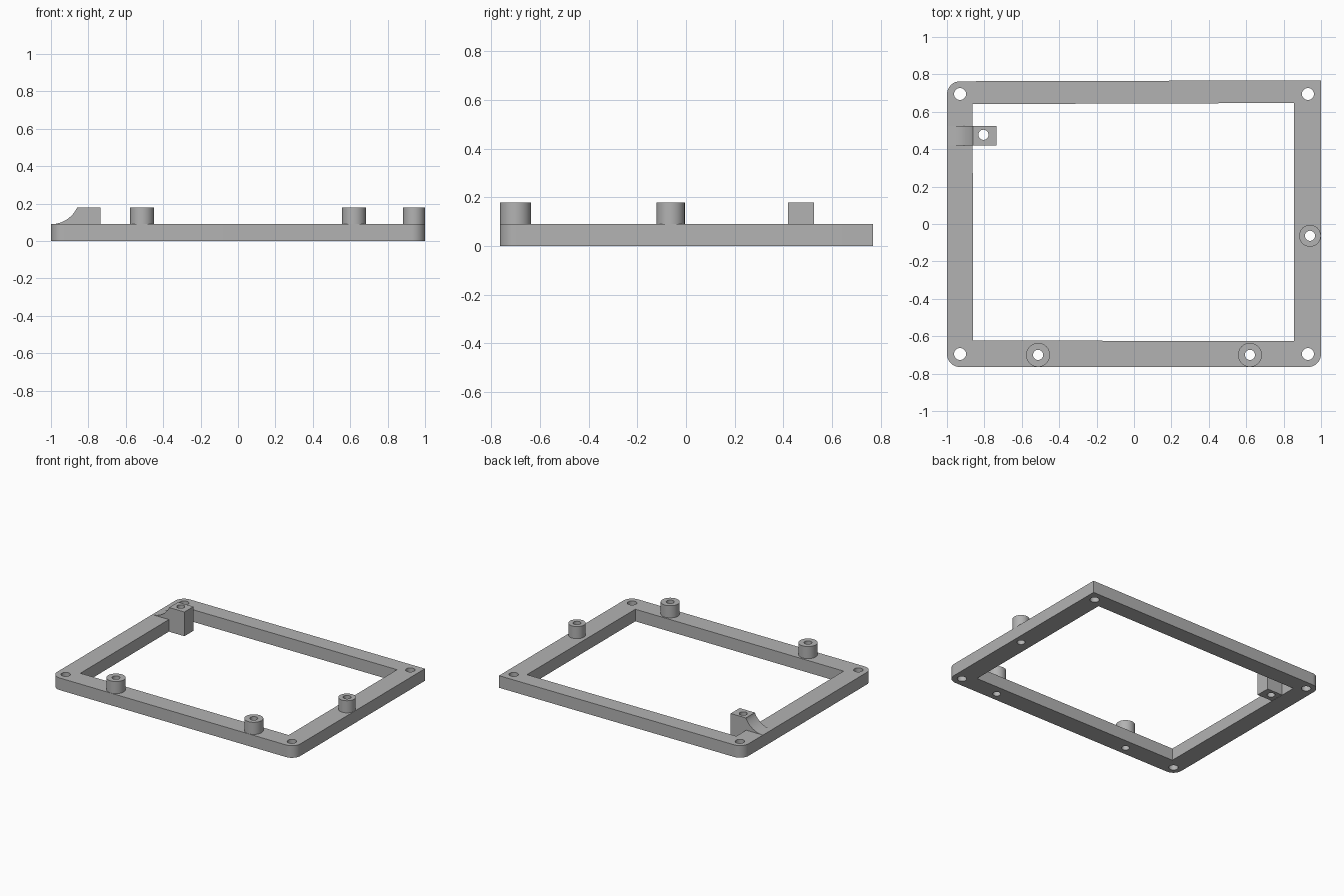
import bpy, bmesh
from math import sin, cos, pi, sqrt, radians

cube = bpy.data.objects.get("Cube")
if cube:
    bpy.data.objects.remove(cube)

grey = bpy.data.materials.new("light grey plastic")
grey.use_nodes = True
grey.diffuse_color = (0.45, 0.45, 0.45, 1)
grey.node_tree.nodes["Principled BSDF"].inputs["Base Color"].default_value = grey.diffuse_color

HEIGHT, TOP = 0.09, 0.18


def prism(name, points, direction):
    """Extrude a closed 3D outline along a direction."""
    bm = bmesh.new()
    face = bm.faces.new([bm.verts.new(p) for p in points])
    out = bmesh.ops.extrude_face_region(bm, geom=[face])
    moved = [g for g in out["geom"] if isinstance(g, bmesh.types.BMVert)]
    bmesh.ops.translate(bm, verts=moved, vec=direction)
    bmesh.ops.recalc_face_normals(bm, faces=bm.faces)
    mesh = bpy.data.meshes.new(name)
    bm.to_mesh(mesh)
    bm.free()
    mesh.materials.append(grey)
    obj = bpy.data.objects.new(name, mesh)
    bpy.context.collection.objects.link(obj)
    return obj


def arc(cx, cy, r, start, sweep, steps):
    return [(cx + r * cos(start + sweep * i / steps),
             cy + r * sin(start + sweep * i / steps)) for i in range(steps + 1)]


def cylinder(name, x, y, r, low, high):
    ring = arc(x, y, r, 0, 2 * pi, 48)[:-1]
    return prism(name, [(a, b, low) for a, b in ring], (0, 0, high - low))


def cut(obj, cutter):
    mod = obj.modifiers.new("cut", "BOOLEAN")
    mod.operation = "DIFFERENCE"
    mod.solver = "EXACT"
    mod.object = cutter
    bpy.context.view_layer.objects.active = obj
    bpy.ops.object.modifier_apply(modifier=mod.name)
    bpy.data.objects.remove(cutter)


def drill(obj, x, y, r):
    cut(obj, cylinder("drill", x, y, r, -0.1, 0.3))


# Frame: three rounded corners and one square corner
r = 0.07
outline = arc(-1 + r, 0.763 - r, r, pi / 2, pi / 2, 10)
outline += arc(-1 + r, -0.765 + r, r, pi, pi / 2, 10)
outline += arc(1 - r, -0.765 + r, r, 1.5 * pi, pi / 2, 10)
outline.append((1, 0.768))
frame = prism("frame", [(x, y, 0) for x, y in outline], (0, 0, HEIGHT))
opening = [(-0.86, -0.623), (0.855, -0.626), (0.855, 0.647), (-0.863, 0.641)]
cut(frame, prism("opening", [(x, y, -0.1) for x, y in opening], (0, 0, 0.4)))
for x in (-0.93, 0.93):
    for y in (-0.695, 0.695):
        drill(frame, x, y, 0.032)

# Hollow standoff posts, drilled through the frame
parts = [frame]
for name, x, y, radius in (("front_right_post", -0.513, -0.7, 0.064),
                           ("front_left_post", 0.62, -0.7, 0.064),
                           ("left_side_post", 0.941, -0.063, 0.058)):
    post = cylinder(name, x, y, radius, HEIGHT, TOP)
    drill(post, x, y, 0.027)
    drill(frame, x, y, 0.027)
    parts.append(post)

# Bracket: a concave ramp on the rail leading to a block inside the opening
curve_r, steps = 0.155, 12
profile = []
for i in range(steps + 1):
    d = 0.14 * i / steps
    profile.append((-1 + d, HEIGHT + curve_r - sqrt(curve_r ** 2 - d ** 2)))
profile += [(-0.86, TOP), (-0.735, TOP), (-0.735, 0), (-0.86, 0), (-0.86, HEIGHT)]
bracket = prism("bracket", [(x, 0.42, z) for x, z in profile], (0, 0.105, 0))
drill(bracket, -0.805, 0.477, 0.027)
parts.append(bracket)

# Smooth the curved walls, keep the edges sharp
bpy.ops.object.select_all(action="DESELECT")
for part in parts:
    part.select_set(True)
bpy.context.view_layer.objects.active = frame
bpy.ops.object.shade_smooth_by_angle(angle=radians(30))
